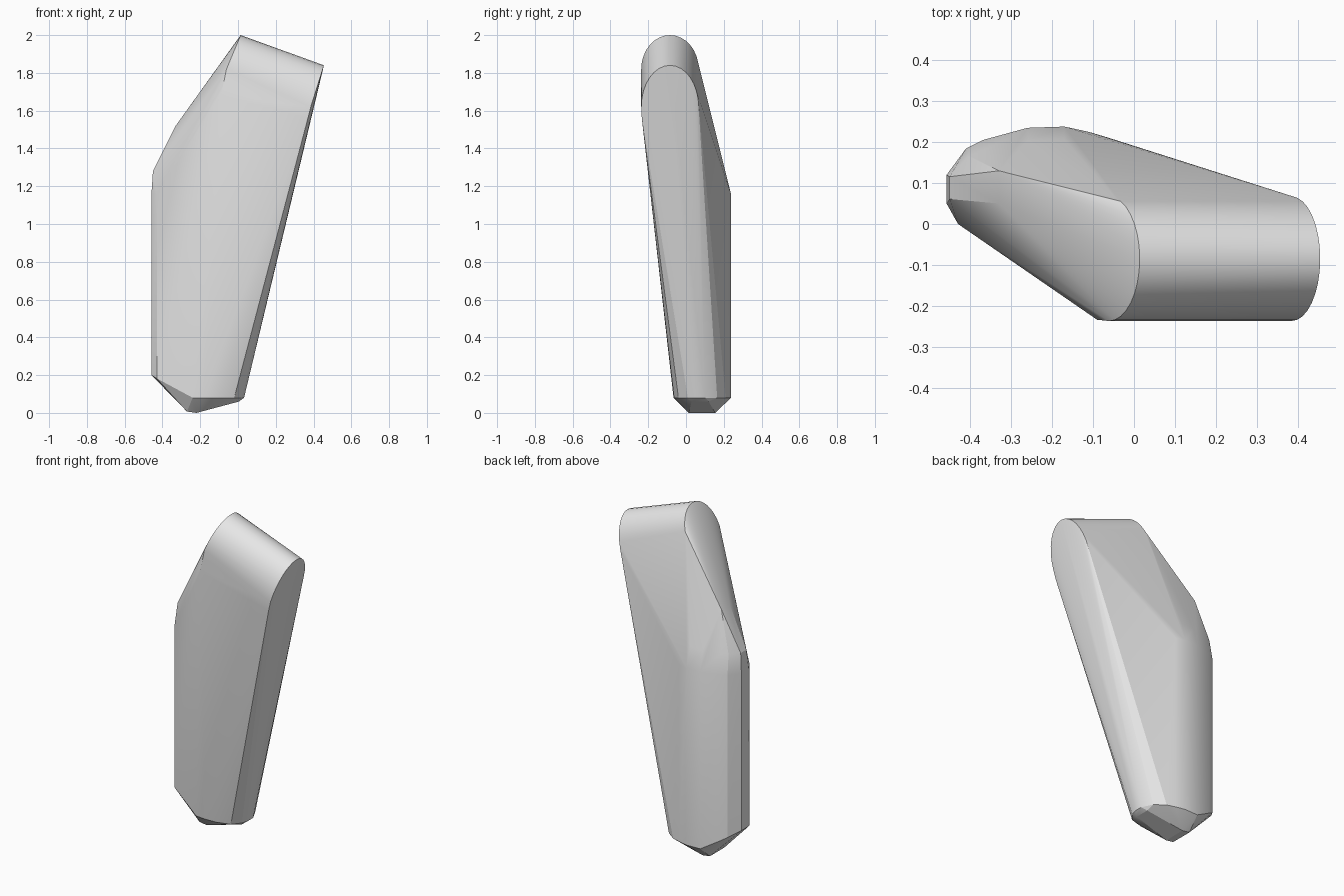
import bpy
import bmesh
from math import cos, sin, pi

# Remove only the default object
default_cube = bpy.data.objects.get("Cube")
if default_cube:
    bpy.data.objects.remove(default_cube, do_unlink=True)


def rounded_end(x_top, z_top, x_drop, z_drop, steps=16):
    """Half-oval outline of one end of the rounded crest."""
    outline = []
    for i in range(steps + 1):
        angle = pi * i / steps
        fall = 1 - sin(angle)
        outline.append((x_top - x_drop * fall,
                        -0.085 + 0.152 * cos(angle),
                        z_top - z_drop * fall))
    return outline


# Rounded crest, sloping down towards the left end
points = rounded_end(0.014, 2.0, 0.075, 0.18)
points += rounded_end(0.455, 1.84, 0.07, 0.22)
points += [(-0.09, -0.234, 1.68), (0.37, -0.234, 1.56)]

# Upright rounded back column, with a bevelled shoulder and a slanted foot
column_profile = [(-0.43, 0), (-0.458, 0.05), (-0.458, 0.12), (-0.41, 0.185),
                  (-0.37, 0.205), (-0.26, 0.235), (-0.17, 0.238), (-0.11, 0.225)]
for x, y in column_profile:
    foot = 0.08 + 0.62 * max(0, -0.265 - x)
    points.append((x, y, foot))
    points.append((x, y, 1.16))
    if y > 0:
        points.append((-0.2 + (x + 0.2) * 0.97, 0.1 + (y - 0.1) * 0.78, 1.28))

# Upper corner where the column slants to the crest
points += [(-0.33, y, 1.52) for y in (0.05, 0.13)]

# Rounded lower rim
rim_profile = [(-0.24, -0.06), (-0.18, -0.066), (-0.1, -0.063), (-0.02, -0.04),
               (0.02, 0.01), (0.032, 0.05), (0.032, 0.1), (0, 0.165), (-0.06, 0.21)]
points += [(x, y, 0.08) for x, y in rim_profile]

# Short ridge under the base
for y in (0.015, 0.155):
    points += [(-0.27, y, 0.007), (-0.22, y, 0)]
for y in (0.03, 0.12):
    points.append((0.005, y, 0.06))

# Wrap one closed convex skin around all the profiles
bm = bmesh.new()
for point in points:
    bm.verts.new(point)
hull = bmesh.ops.convex_hull(bm, input=bm.verts[:])
spare = {item for key in ("geom_interior", "geom_unused") for item in hull[key]
         if isinstance(item, bmesh.types.BMVert)}
bmesh.ops.delete(bm, geom=list(spare), context="VERTS")
bmesh.ops.recalc_face_normals(bm, faces=bm.faces[:])

mesh = bpy.data.meshes.new("leaning_block")
bm.to_mesh(mesh)
bm.free()
block = bpy.data.objects.new("leaning_block", mesh)
bpy.context.collection.objects.link(block)

# Plain light grey
grey = bpy.data.materials.new("light_grey")
grey.use_nodes = True
colour = (0.8, 0.8, 0.8, 1)
grey.diffuse_color = colour
grey.node_tree.nodes["Principled BSDF"].inputs["Base Color"].default_value = colour
mesh.materials.append(grey)

# Smooth the rounded parts and keep the corners crisp
bpy.ops.object.select_all(action="DESELECT")
block.select_set(True)
bpy.context.view_layer.objects.active = block
bpy.ops.object.shade_smooth_by_angle(angle=pi / 9)
